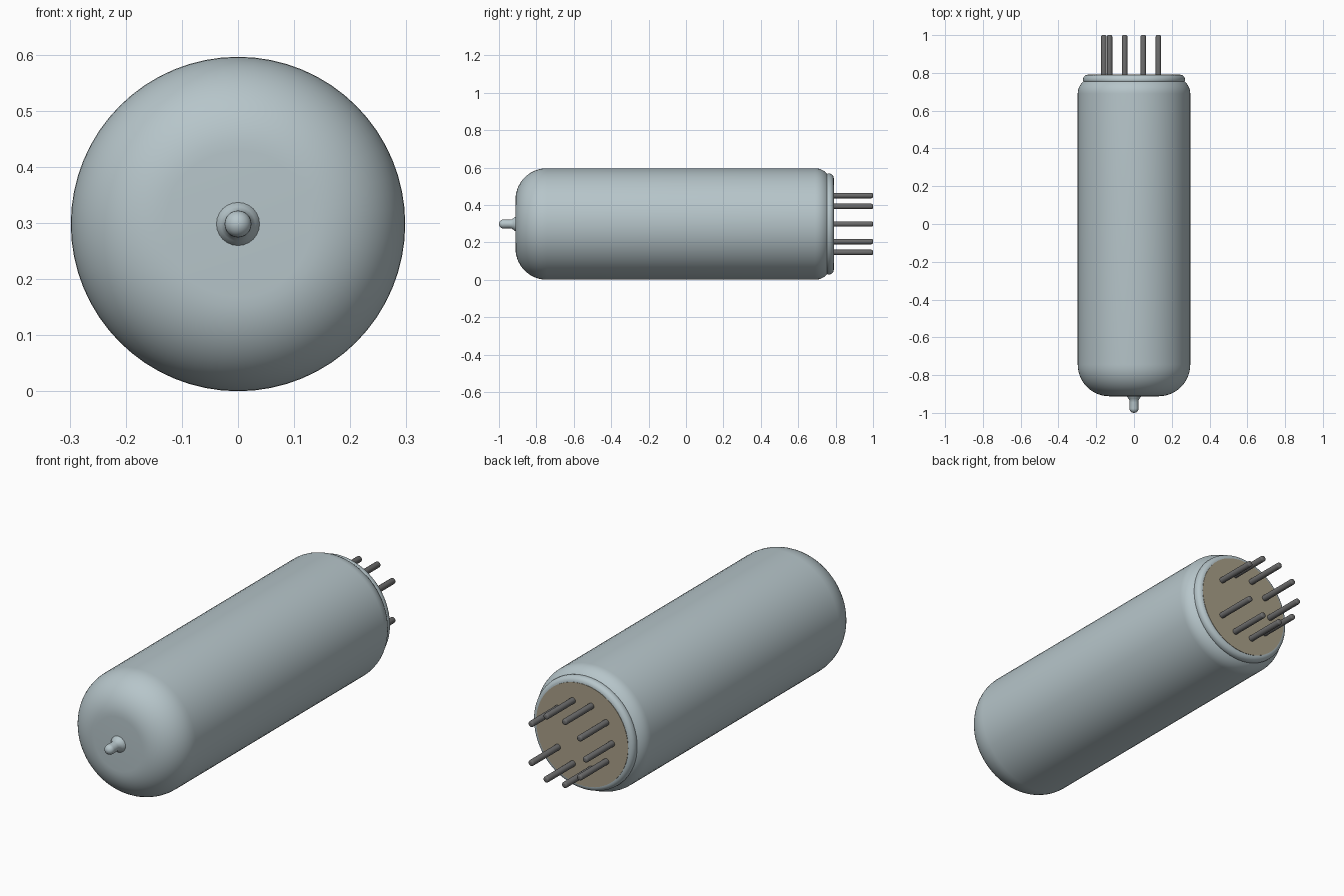
import bpy, bmesh, math
from mathutils import Matrix, Vector

cube = bpy.data.objects.get("Cube")
if cube:
    bpy.data.objects.remove(cube, do_unlink=True)

AXIS_Z = 0.298      # height of the tube's axis
R = 0.298           # envelope radius


def material(name, rgb):
    m = bpy.data.materials.new(name)
    m.use_nodes = True
    col = (*rgb, 1.0)
    m.diffuse_color = col
    bsdf = m.node_tree.nodes["Principled BSDF"]
    bsdf.inputs["Base Color"].default_value = col
    bsdf.inputs["Roughness"].default_value = 0.5
    return m


glass = material("pale_grey_glass", (0.47, 0.56, 0.59))
tan = material("tan_base", (0.40, 0.35, 0.25))
metal = material("dark_pin_metal", (0.15, 0.15, 0.15))


def arc(cr, cy, rad, a0, a1, n):
    """Points (r, y) on an arc; angle 0 points outward, 90 points to +y."""
    pts = []
    for i in range(n + 1):
        a = math.radians(a0 + (a1 - a0) * i / n)
        pts.append((max(cr + rad * math.cos(a), 0.0), cy + rad * math.sin(a)))
    return pts


def lathe(name, profile, mat, segments=64, x=0.0, z=0.0, angle=35):
    """Revolve an (r, y) profile around the y direction through (x, z)."""
    bm = bmesh.new()
    verts = [bm.verts.new((r, y, 0)) for r, y in profile]
    edges = [bm.edges.new(p) for p in zip(verts, verts[1:])]
    bmesh.ops.spin(bm, geom=verts + edges, cent=(0, 0, 0), axis=(0, 1, 0),
                   angle=math.tau, steps=segments, use_merge=False)
    bmesh.ops.remove_doubles(bm, verts=bm.verts, dist=1e-5)
    bmesh.ops.dissolve_degenerate(bm, edges=bm.edges, dist=1e-6)
    bmesh.ops.recalc_face_normals(bm, faces=bm.faces)
    mesh = bpy.data.meshes.new(name)
    bm.to_mesh(mesh)
    bm.free()
    mesh.materials.append(mat)
    ob = bpy.data.objects.new(name, mesh)
    ob.location = (x, 0, AXIS_Z + z)
    bpy.context.collection.objects.link(ob)
    bpy.ops.object.select_all(action='DESELECT')
    ob.select_set(True)
    bpy.context.view_layer.objects.active = ob
    bpy.ops.object.shade_smooth_by_angle(angle=math.radians(angle))
    return ob


# Glass envelope: flat-topped dome, straight wall, rounded shoulder
dome = 0.168
lathe("glass_envelope",
      [(0, -0.912)]
      + arc(R - dome, -0.912 + dome, dome, -90, 0, 14)
      + arc(R - 0.085, 0.69, 0.085, 0, 65, 8)
      + [(0, 0.767)], glass)

# Rounded rim around the base
lathe("base_rim",
      [(0, 0.752), (0.255, 0.752)]
      + arc(0.262, 0.760, 0.008, -90, 0, 3)
      + arc(0.245, 0.765, 0.025, 0, 90, 6)
      + [(0, 0.790)], glass)

# Tan base plate
lathe("base_plate", [(0, 0.785), (0.245, 0.785), (0.245, 0.792), (0, 0.792)], tan)

# Sealed glass tip with a flared foot
lathe("glass_tip",
      [(0, -1.0)]
      + arc(0, -0.976, 0.024, -90, 0, 6)[1:]
      + [(0.023, -0.945), (0.025, -0.932), (0.031, -0.922),
         (0.038, -0.914), (0.040, -0.905), (0, -0.905)], glass, 24, angle=50)

# Nine pins on a ten-position circle, leaving a gap on the +x side
for i in range(1, 10):
    a = i * math.tau / 10
    lathe(f"pin_{i}",
          [(0, 0.78), (0.0145, 0.78)]
          + arc(0.0065, 0.992, 0.008, 0, 90, 3)
          + [(0, 1.0)], metal, 16, 0.16 * math.cos(a), 0.16 * math.sin(a), 50)
